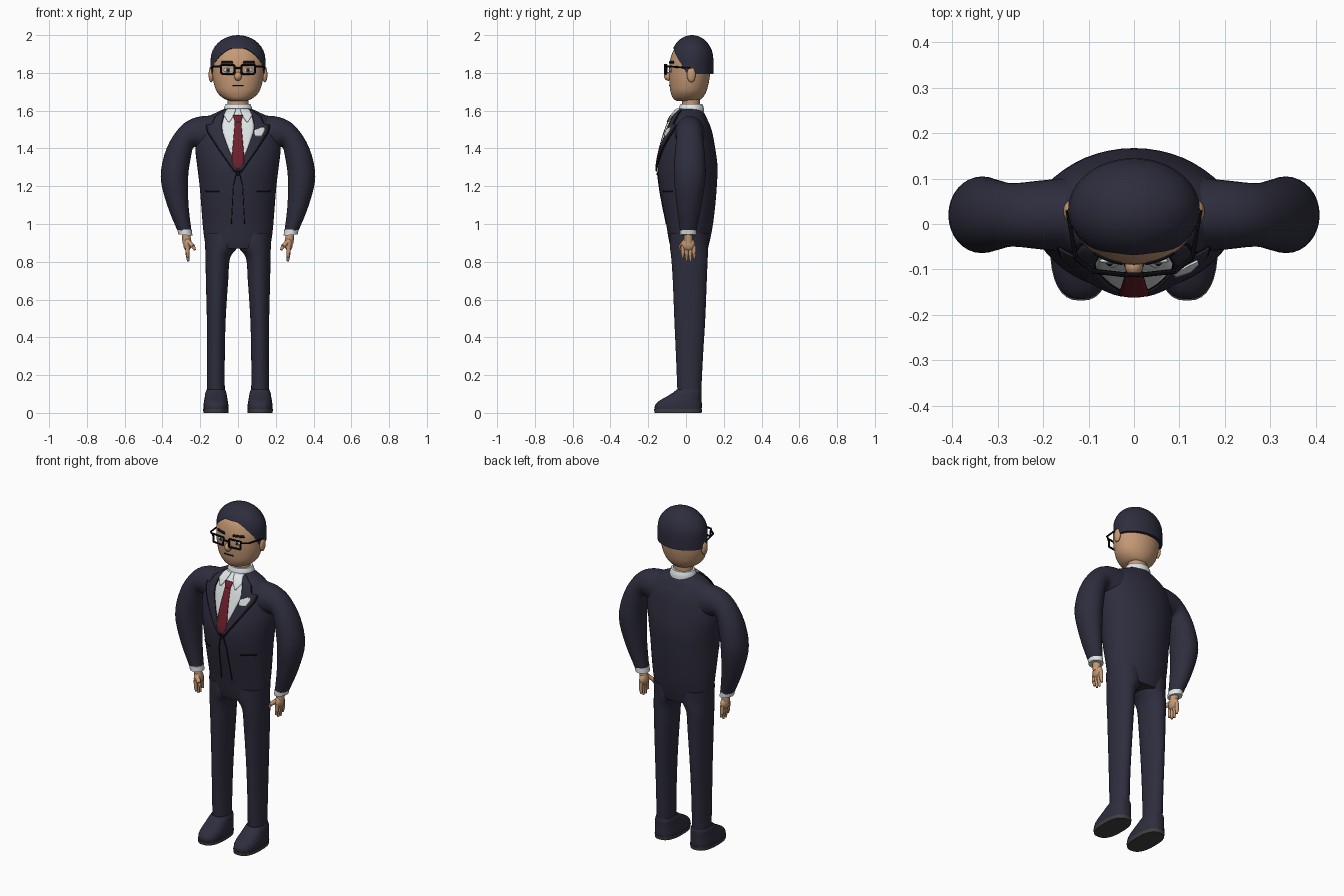
import bpy, bmesh, math
from mathutils import Vector, Matrix

if "Cube" in bpy.data.objects:
    bpy.data.objects.remove(bpy.data.objects["Cube"])


def material(name, rgb):
    m = bpy.data.materials.new(name)
    m.diffuse_color = (*rgb, 1)
    m.use_nodes = True
    m.node_tree.nodes["Principled BSDF"].inputs["Base Color"].default_value = m.diffuse_color
    return m


NAVY = material("dark navy", (0.027, 0.026, 0.047))
SKIN = material("skin", (0.56, 0.32, 0.18))
WHITE = material("shirt white", (0.75, 0.79, 0.80))
RED = material("deep red", (0.16, 0.014, 0.026))
BLACK = material("black", (0.005, 0.005, 0.007))
GREY = material("sole grey", (0.05, 0.05, 0.052))
TEAL = material("iris teal", (0.04, 0.12, 0.15))


def finish(name, bm, mat, angle=40):
    bmesh.ops.recalc_face_normals(bm, faces=bm.faces)
    me = bpy.data.meshes.new(name)
    bm.to_mesh(me)
    bm.free()
    me.materials.append(mat)
    ob = bpy.data.objects.new(name, me)
    bpy.context.collection.objects.link(ob)
    bpy.ops.object.select_all(action='DESELECT')
    ob.select_set(True)
    bpy.context.view_layer.objects.active = ob
    bpy.ops.object.shade_smooth_by_angle(angle=math.radians(angle))
    return ob


# A ring is nine numbers: centre, half axis u, half axis v
def ring(z, cx, rx, yf, yb):
    return [cx, (yf + yb) / 2, z, rx, 0, 0, 0, (yb - yf) / 2, 0]


def dense(rings, steps=4):
    """Smooth curve through the rings."""
    out = []
    for i in range(len(rings) - 1):
        a, b = rings[max(i - 1, 0)], rings[i]
        c, d = rings[i + 1], rings[min(i + 2, len(rings) - 1)]
        for k in range(steps):
            t = k / steps
            out.append([0.5 * (2 * q + (r - p) * t + (2 * p - 5 * q + 4 * r - s) * t * t
                        + (3 * q - p - 3 * r + s) * t ** 3) for p, q, r, s in zip(a, b, c, d)])
    return out + [rings[-1]]


def skin_loops(loops):
    bm = bmesh.new()
    vs = [[bm.verts.new(p) for p in lp] for lp in loops]
    n = len(vs[0])
    for a, b in zip(vs, vs[1:]):
        for j in range(n):
            bm.faces.new((a[j], a[(j + 1) % n], b[(j + 1) % n], b[j]))
    bm.faces.new(vs[0])
    bm.faces.new(vs[-1])
    return bm


def loft(name, rings, mat, n=32, power=1.0, steps=4):
    loops = []
    for r in dense(rings, steps):
        c, u, v = Vector(r[:3]), Vector(r[3:6]), Vector(r[6:])
        lp = []
        for j in range(n):
            a = 2 * math.pi * j / n
            ca, sa = math.cos(a), math.sin(a)
            lp.append(c + u * math.copysign(abs(ca) ** power, ca) + v * math.copysign(abs(sa) ** power, sa))
        loops.append(lp)
    return finish(name, skin_loops(loops), mat)


def front(surface, x, z):
    """Front y of a lofted body at x, z."""
    s = sorted(surface, key=lambda r: r[2])
    z = min(max(z, s[0][2]), s[-1][2])
    for a, b in zip(s, s[1:]):
        if z <= b[2]:
            t = (z - a[2]) / (b[2] - a[2])
            r = [p + (q - p) * t for p, q in zip(a, b)]
            return r[1] - r[7] * math.sqrt(max(0.0, 1 - (x / r[3]) ** 2))


def panel(name, rows, mat, surface, lift, cols=6, steps=6):
    """Thin plate laid on a body; rows are (z, left x, right x)."""
    bm = bmesh.new()
    grid = []
    for i, (a, b) in enumerate(zip(rows, rows[1:])):
        for k in range(steps + (i == len(rows) - 2)):
            z, l, r = [p + (q - p) * k / steps for p, q in zip(a, b)]
            xs = [l + (r - l) * j / cols for j in range(cols + 1)]
            grid.append([bm.verts.new((x, front(surface, x, z) - lift, z)) for x in xs])
    for a, b in zip(grid, grid[1:]):
        for j in range(cols):
            bm.faces.new((a[j], b[j], b[j + 1], a[j + 1]))
    ob = finish(name, bm, mat)
    mod = ob.modifiers.new("thickness", 'SOLIDIFY')
    mod.thickness, mod.offset = 0.004, 0


def both(rows, s):
    return [(z, s * a, s * b) for z, a, b in rows]


def ball(name, c, size, mat):
    bm = bmesh.new()
    bmesh.ops.create_uvsphere(bm, u_segments=20, v_segments=12, radius=1,
                              matrix=Matrix.LocRotScale(Vector(c), None, Vector(size)))
    finish(name, bm, mat)


def rods(name, pairs, mat, n=8):
    """Tapered rods: (start, end, start radius, end radius)."""
    bm = bmesh.new()
    for p, q, r0, r1 in pairs:
        p, q = Vector(p), Vector(q)
        rot = (q - p).to_track_quat('Z', 'Y').to_matrix().to_4x4()
        bmesh.ops.create_cone(bm, cap_ends=True, segments=n, radius1=r0, radius2=r1,
                              depth=(q - p).length, matrix=Matrix.Translation((p + q) / 2) @ rot)
    finish(name, bm, mat)


# Jacket body
torso = [ring(z, 0, rx, f, b) for z, rx, f, b in (
    (1.615, .06, -.03, .075), (1.59, .115, -.055, .095), (1.56, .168, -.075, .11),
    (1.5, .21, -.10, .135), (1.4, .225, -.13, .155), (1.3, .215, -.148, .167),
    (1.2, .203, -.142, .163), (1.1, .195, -.125, .155), (1.0, .187, -.105, .143),
    (.92, .178, -.092, .128), (.87, .165, -.08, .115))]
loft("jacket_body", torso, NAVY, 48)
chest = dense(torso)

# Neck and head
loft("neck", [ring(1.58, 0, .055, -.02, .075), ring(1.69, 0, .055, -.02, .075)], SKIN)
head = [ring(z, 0, rx, f, b) for z, rx, f, b in (
    (1.652, .04, -.05, .06), (1.665, .077, -.068, .085), (1.7, .112, -.082, .107),
    (1.75, .129, -.088, .121), (1.8, .136, -.09, .128), (1.86, .138, -.086, .133),
    (1.92, .122, -.065, .125), (1.965, .07, -.02, .09))]
loft("head", head, SKIN, 40)
face = dense(head)

# Hair cap with a hairline rising from the temples to the brow
N, M = 48, 12
hair = []
for i in range(-1, M + 1):
    lp = []
    for j in range(N):
        a = 2 * math.pi * j / N
        yb = .032 + .112 * math.sin(a)
        low = 1.795 + .135 * min(1, max(0, (.005 - yb) / .08))
        s = math.sin(max(i, 0) / M * math.pi / 2)
        z = low + (2.0 - low) * s
        r = math.sqrt(max(0.0, 1 - (max(0, z - 1.87) / .13) ** 2))
        r = max(r, .02) * (.9 if i < 0 else 1)
        lp.append((.145 * r * math.cos(a), .032 + .113 * r * math.sin(a), z))
    hair.append(lp)
finish("hair", skin_loops(hair), NAVY, 60)

# Face details
ball("nose", (0, -.092, 1.782), (.02, .024, .024), SKIN)
panel("mouth", [(1.737, -.03, .03), (1.732, -.03, .03)], BLACK, face, .001, 8, 1)
for s in (1, -1):
    ball("ear", (s * .142, .028, 1.79), (.014, .023, .04), SKIN)
    ey = front(face, .053, 1.815)
    ball("eye", (s * .053, ey, 1.815), (.023, .006, .012), WHITE)
    ball("iris", (s * .053, ey - .004, 1.815), (.010, .005, .010), TEAL)
    ball("pupil", (s * .053, ey - .008, 1.815), (.005, .003, .005), BLACK)
    panel("eyebrow", both([(1.862, .03, .085), (1.85, .025, .09)], s), BLACK, face, .003, 6, 2)

# Glasses
bars = [((-.018, -.112, 1.826), (.018, -.112, 1.826), .005, .005)]
for s in (1, -1):
    c = [Vector((s * x, y, z)) for x, y, z in (
        (.018, -.112, 1.842), (.092, -.104, 1.842), (.088, -.104, 1.795), (.02, -.112, 1.795))]
    bars += [(c[k], c[(k + 1) % 4], .0055, .0055) for k in range(4)]
    bars += [((s * .09, -.104, 1.833), (s * .128, -.075, 1.833), .0055, .005),
             ((s * .128, -.075, 1.833), (s * .147, .03, 1.825), .005, .004)]
rods("glasses", bars, BLACK)

# Shirt, collar and tie
loft("shirt_collar", [ring(1.595, 0, .076, -.04, .096), ring(1.615, 0, .074, -.037, .094),
                      ring(1.635, 0, .066, -.03, .087)], WHITE)
panel("shirt_front", [(1.61, -.055, .055), (1.58, -.085, .085), (1.5, -.088, .088),
                      (1.4, -.055, .055), (1.285, -.004, .004)], WHITE, chest, .004, 10)
panel("tie", [(1.55, -.016, .016), (1.36, -.032, .032), (1.32, -.03, .03), (1.292, -.004, .004)],
      RED, chest, .012)
panel("tie_knot", [(1.575, -.026, .026), (1.54, -.016, .016)], RED, chest, .016)

lapel = [(1.605, .055, .07), (1.57, .078, .118), (1.53, .088, .135), (1.525, .088, .165),
         (1.49, .085, .158), (1.4, .052, .10), (1.28, -.004, .016)]
for s in (1, -1):
    panel("collar_wing", both([(1.61, .01, .058), (1.575, .022, .075), (1.54, .045, .052)], s),
          WHITE, chest, .014)
    panel("lapel_edge", both([(z - .004, a - .003, b + .005) for z, a, b in lapel], s), BLACK, chest, .006)
    panel("lapel", both(lapel, s), NAVY, chest, .011)
    panel("pocket_seam", both([(1.178, .10, .17), (1.170, .10, .17)], s), BLACK, chest, .001, 6, 1)
    panel("jacket_opening", both([(1.275, .004, .010), (1.2, .023, .027), (1.0, .033, .037)], s),
          BLACK, chest, .002, 2)
panel("pocket_square", [(1.512, .125, .14), (1.495, .085, .142), (1.465, .09, .125)], WHITE, chest, .016)
ball("jacket_button", (0, -.15, 1.265), (.008, .006, .008), BLACK)


# Arms, cuffs, hands, legs and shoes, one of each per side
def arm_ring(s, outer, inner, ry, cy=.02):
    (ox, oz), (ix, iz) = outer, inner
    return [s * (ox + ix) / 2, cy, (oz + iz) / 2, s * (ox - ix) / 2, 0, (oz - iz) / 2, 0, ry, 0]


for s in (1, -1):
    loft("sleeve", [arm_ring(s, *a) for a in (
        ((.11, 1.575), (.13, 1.36), .085), ((.22, 1.565), (.205, 1.40), .075),
        ((.305, 1.515), (.236, 1.405), .07), ((.378, 1.40), (.25, 1.35), .079),
        ((.409, 1.25), (.264, 1.25), .084), ((.375, 1.1), (.262, 1.1), .066, .016),
        ((.322, .968), (.246, .962), .044, .012))], NAVY)
    loft("shirt_cuff", [arm_ring(s, (.322, .975), (.245, .969), .045, .012),
                        arm_ring(s, (.316, .945), (.241, .938), .044, .012)], WHITE)
    rods("wrist", [((s * .277, .012, .96), (s * .27, .012, .9), .022, .024)], SKIN, 16)
    ball("palm", (s * .268, .012, .893), (.022, .036, .036), SKIN)
    fingers = []
    for k, tip in enumerate((.822, .804, .802, .818)):
        y = -.016 + .019 * k
        mid = (s * .268, y * 1.05, .845)
        fingers += [((s * .268, y, .885), mid, .012, .0105),
                    (mid, (s * .264, y * 1.1, tip), .0105, .006)]
    fingers += [((s * .262, -.01, .905), (s * .238, -.028, .882), .013, .011),
                ((s * .238, -.028, .882), (s * .228, -.032, .862), .011, .006)]
    rods("fingers", fingers, SKIN, 10)

    loft("trouser_leg", [ring(z, s * cx, rx, f, b) for z, cx, rx, f, b in (
        (.95, .09, .088, -.085, .12), (.88, .088, .086, -.085, .118), (.82, .107, .065, -.078, .115),
        (.7, .111, .059, -.07, .11), (.5, .115, .05, -.062, .102), (.3, .117, .047, -.053, .09),
        (.1, .117, .047, -.045, .08))], NAVY)
    loft("shoe", [ring(z, s * .117, rx, f, b) for z, rx, f, b in (
        (.018, .066, -.165, .083), (.04, .066, -.164, .084), (.062, .063, -.145, .083),
        (.085, .059, -.105, .083), (.108, .055, -.068, .083), (.125, .048, -.048, .08))],
        NAVY, 32, .8)
    loft("shoe_sole", [ring(0, s * .117, .066, -.166, .083), ring(.02, s * .117, .068, -.169, .085)],
         GREY, 32, .8, 1)
